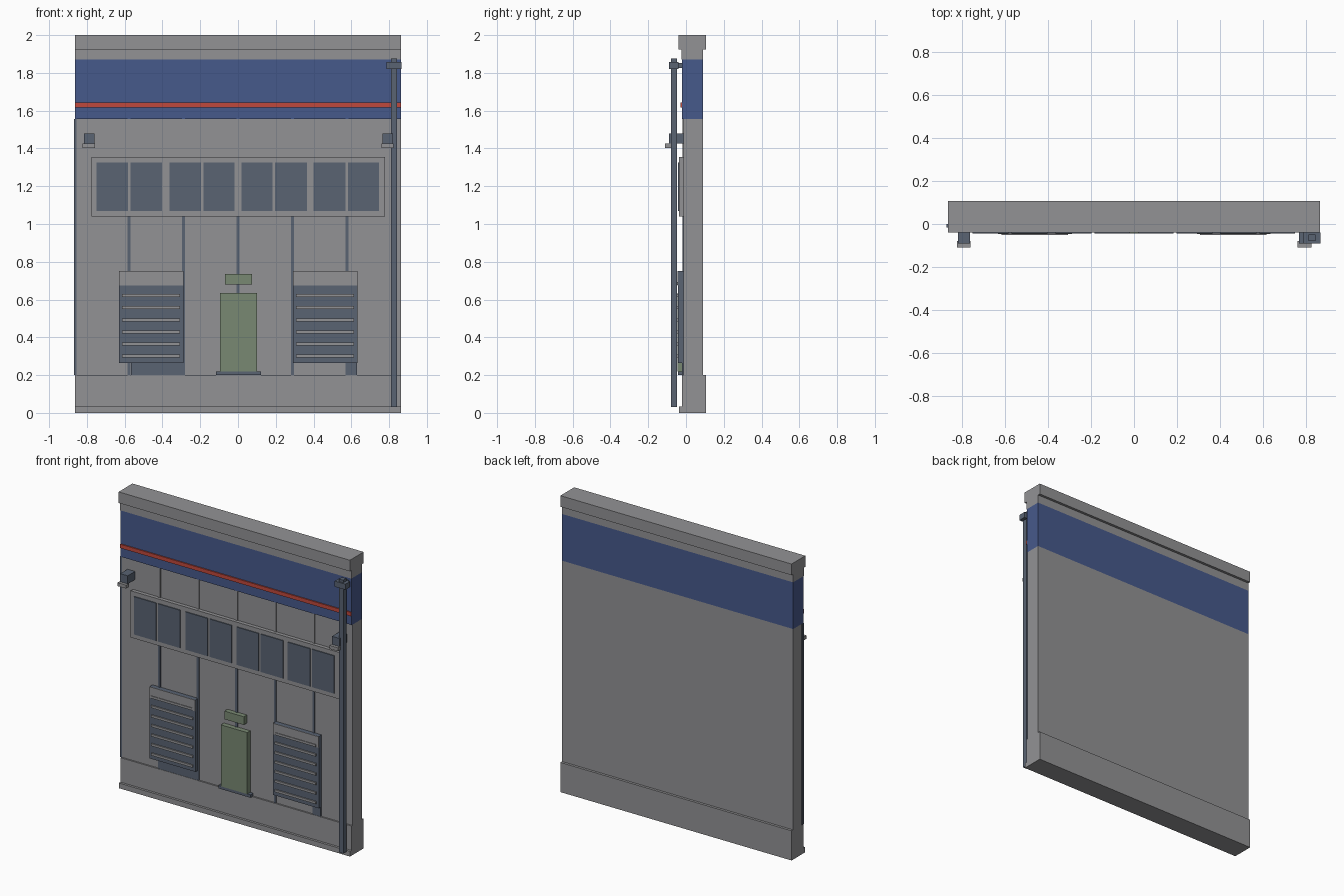
import bpy

cube = bpy.data.objects.get("Cube")
if cube:
    bpy.data.objects.remove(cube, do_unlink=True)


def material(name, r, g, b):
    m = bpy.data.materials.new(name)
    m.use_nodes = True
    m.diffuse_color = (r, g, b, 1)
    m.node_tree.nodes["Principled BSDF"].inputs["Base Color"].default_value = (r, g, b, 1)
    return m


GREY = material("concrete grey", 0.29, 0.29, 0.3)
BLUE = material("band blue", 0.062, 0.1, 0.26)
SLATE = material("slate metal", 0.1, 0.125, 0.17)
GREEN = material("door green", 0.19, 0.25, 0.17)
RED = material("stripe red", 0.53, 0.065, 0.045)

FACES = [(0, 1, 3, 2), (4, 6, 7, 5), (0, 4, 5, 1), (2, 3, 7, 6), (0, 2, 6, 4), (1, 5, 7, 3)]


def box(name, xs, ys, zs, mat):
    """Axis-aligned block spanning the given ranges."""
    verts = [(x, y, z) for x in xs for y in ys for z in zs]
    mesh = bpy.data.meshes.new(name)
    mesh.from_pydata(verts, [], FACES)
    mesh.materials.append(mat)
    ob = bpy.data.objects.new(name, mesh)
    bpy.context.collection.objects.link(ob)
    return ob


W = 0.863
WALL = -0.012   # front plane of the wall
FULL = (-W, W)

# Wall layers from the ground up
box("base_skirt", FULL, (-0.038, 0), (0, 0.035), GREY)
box("base_block", FULL, (-0.022, 0.107), (0, 0.2), GREY)
box("wall_slab", FULL, (WALL, 0.09), (0.2, 1.555), GREY)
box("blue_band", FULL, (-0.02, 0.09), (1.555, 1.87), BLUE)
box("red_stripe", FULL, (-0.028, -0.02), (1.617, 1.643), RED)
box("cornice_neck", FULL, (-0.025, 0.09), (1.87, 1.925), GREY)
box("cornice_cap", FULL, (-0.04, 0.107), (1.925, 2), GREY)
box("corner_strip", (-0.869, -0.856), (-0.016, 0), (0.2, 1.555), SLATE)

# Vertical ribs, dark below the windows and grey above
for i in range(-2, 3):
    x = i * 0.288
    rib = (x - 0.008, x + 0.008)
    box("lower_rib", rib, (-0.018, WALL), (0.2, 1.04), SLATE)
    box("upper_rib", rib, (-0.018, WALL), (1.355, 1.555), GREY)

# Window band: four windows of two panes
box("window_panel", (-0.775, 0.778), (-0.037, WALL), (1.04, 1.355), GREY)
for x0, mullion, x1 in [(-0.748, -0.575, -0.402), (-0.363, -0.19, -0.018),
                        (0.018, 0.19, 0.365), (0.4, 0.575, 0.746)]:
    box("window_pane", (x0, mullion - 0.007), (-0.043, -0.037), (1.07, 1.325), SLATE)
    box("window_pane", (mullion + 0.007, x1), (-0.043, -0.037), (1.07, 1.325), SLATE)

# Louvred vents
for x0, x1 in [(-0.63, -0.288), (0.292, 0.633)]:
    box("vent_body", (x0, x1), (-0.042, WALL), (0.265, 0.75), SLATE)
    box("vent_header", (x0, x1), (-0.046, -0.042), (0.675, 0.75), GREY)
    for k in range(7):
        z = 0.3 + k * 0.0642
        box("vent_louvre", (x0 + 0.015, x1 - 0.018), (-0.05, -0.042), (z - 0.008, z + 0.008), GREY)
box("left_vent_foot", (-0.567, -0.288), (-0.02, WALL), (0.2, 0.265), SLATE)
box("right_vent_foot", (0.575, 0.63), (-0.02, WALL), (0.2, 0.265), SLATE)

# Centre door with sign box and step
box("door", (-0.096, 0.1), (-0.045, WALL), (0.22, 0.635), GREEN)
box("door_sign", (-0.07, 0.075), (-0.045, WALL), (0.68, 0.735), GREEN)
box("door_step", (-0.117, 0.122), (-0.042, WALL), (0.2, 0.22), SLATE)

# Wall lamps
for x in (-0.788, 0.793):
    box("lamp_body", (x - 0.028, x + 0.028), (-0.09, WALL), (1.425, 1.48), SLATE)
    box("lamp_lip", (x - 0.034, x + 0.03), (-0.11, -0.08), (1.402, 1.425), GREY)

# Drain pole with its bracket
box("pole", (0.81, 0.842), (-0.08, -0.048), (0.03, 1.875), SLATE)
box("pole_bracket", (0.785, 0.865), (-0.09, -0.04), (1.82, 1.858), SLATE)
box("bracket_arm", (0.815, 0.84), (-0.05, -0.02), (1.825, 1.853), SLATE)
